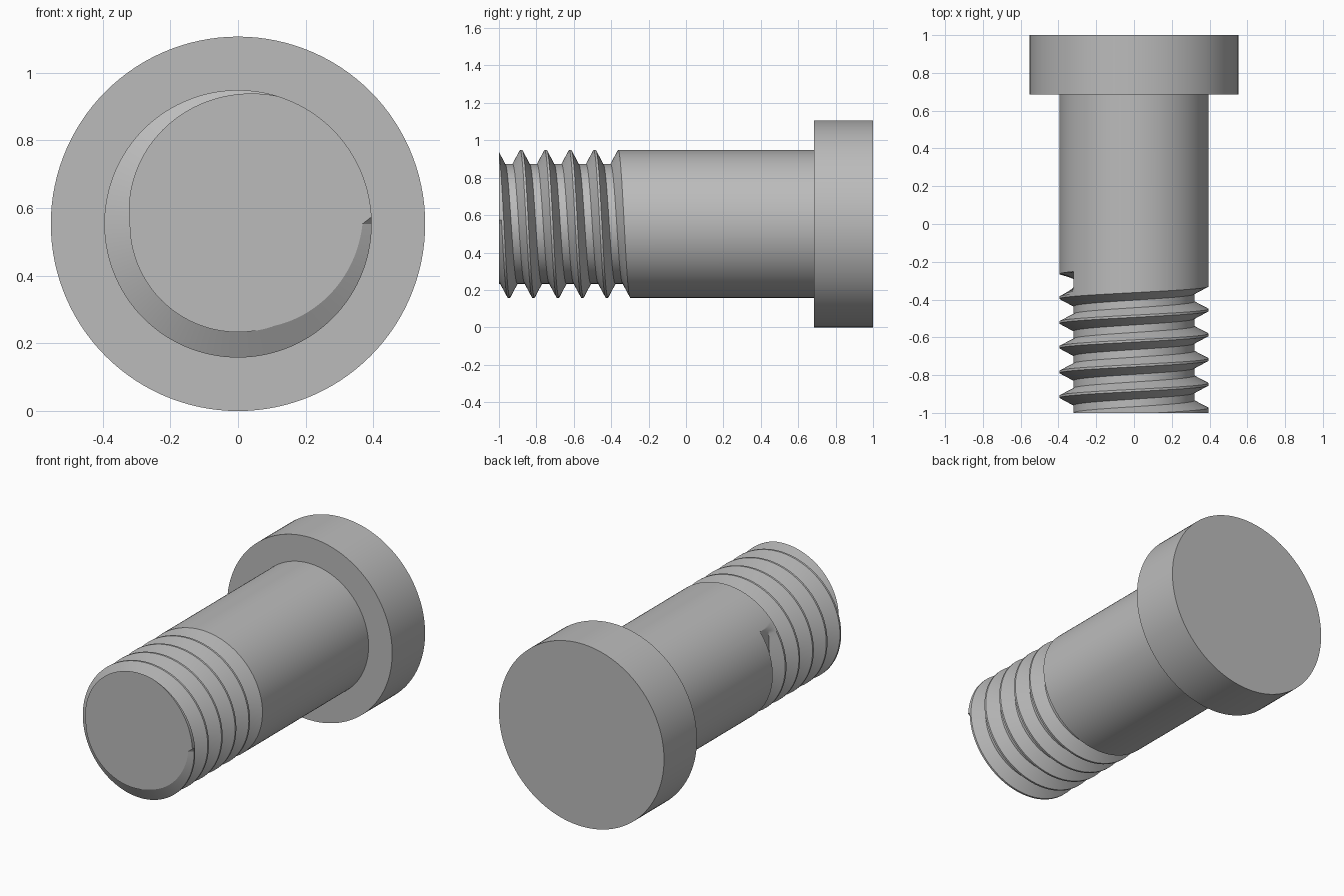
import bpy, bmesh
from math import cos, sin, radians, pi

cube = bpy.data.objects.get("Cube")
if cube:
    bpy.data.objects.remove(cube, do_unlink=True)

AXIS_Z = 0.553
HEAD_R, SHANK_R, ROOT_R = 0.553, 0.395, 0.32
HEAD_Y = 0.685
PITCH, GROOVE_Y = 0.131, -0.265
SEG = 120                      # columns per turn
STEP = 360 / SEG
LEAD = -36                     # groove runs in tangentially from here
RUNOUT = 1980                  # groove stops here, at the tip

steel = bpy.data.materials.new("grey steel")
steel.use_nodes = True
steel.diffuse_color = (0.5, 0.5, 0.5, 1)
steel.node_tree.nodes["Principled BSDF"].inputs["Base Color"].default_value = (0.5, 0.5, 0.5, 1)


def finish(bm, name):
    bmesh.ops.recalc_face_normals(bm, faces=bm.faces[:])
    mesh = bpy.data.meshes.new(name)
    bm.to_mesh(mesh)
    bm.free()
    mesh.materials.append(steel)
    obj = bpy.data.objects.new(name, mesh)
    bpy.context.collection.objects.link(obj)
    bpy.ops.object.select_all(action='DESELECT')
    obj.select_set(True)
    bpy.context.view_layer.objects.active = obj
    bpy.ops.object.shade_smooth_by_angle(angle=radians(25))
    return obj


def point(bm, r, t, y):
    a = radians(180 + t)
    return bm.verts.new((r * cos(a), y, AXIS_Z + r * sin(a)))


# Head: a plain disc
bm = bmesh.new()
ends = [[point(bm, HEAD_R, i * STEP, y) for i in range(SEG)] for y in (HEAD_Y, 1)]
for ring in ends:
    bm.faces.new(ring)
for i in range(SEG):
    j = (i + 1) % SEG
    bm.faces.new((ends[0][i], ends[0][j], ends[1][j], ends[1][i]))
finish(bm, "head")

# Threaded shank: one helical groove, each turn stitched to the next
bm = bmesh.new()
cols = int((RUNOUT - LEAD) / STEP) + SEG + 20
edge, groove = [], []
for i in range(cols + SEG + 1):
    t = LEAD + i * STEP
    y = GROOVE_Y - PITCH * t / 360
    edge.append(point(bm, SHANK_R, t, y))
    if i <= cols:
        r = ROOT_R
        if t < 0:
            r = min(SHANK_R, ROOT_R / cos(radians(t)))
        if i == 0 or t > RUNOUT:
            r = SHANK_R
        wall = 0.003 + 0.037 * min(max(t / 36, 0), 1)
        groove.append([point(bm, r, t, y - wall),
                       point(bm, r, t, y - 0.08),
                       point(bm, SHANK_R, t, y - 0.119)])


def column(i):
    return [edge[i], *groove[i], edge[i + SEG]]


for i in range(cols):
    a, b = column(i), column(i + 1)
    for k in range(len(a) - 1):
        bm.faces.new((a[k], b[k], b[k + 1], a[k + 1]))

# Plain shank between the head and the first turn
top = [point(bm, SHANK_R, LEAD + i * STEP, HEAD_Y + 0.01) for i in range(SEG)]
for i in range(SEG - 1):
    bm.faces.new((top[i], top[i + 1], edge[i + 1], edge[i]))
bm.faces.new([top[-1], top[0], *column(0), edge[SEG - 1]])
bm.faces.new(top)

# Trim the tip flat and close it
bmesh.ops.bisect_plane(bm, geom=bm.verts[:] + bm.edges[:] + bm.faces[:], dist=1e-6,
                       plane_co=(0, -1, 0), plane_no=(0, -1, 0), clear_outer=True)
rim = [e for e in bm.edges if e.is_boundary]
bmesh.ops.holes_fill(bm, edges=rim, sides=0)
finish(bm, "threaded_shank")
